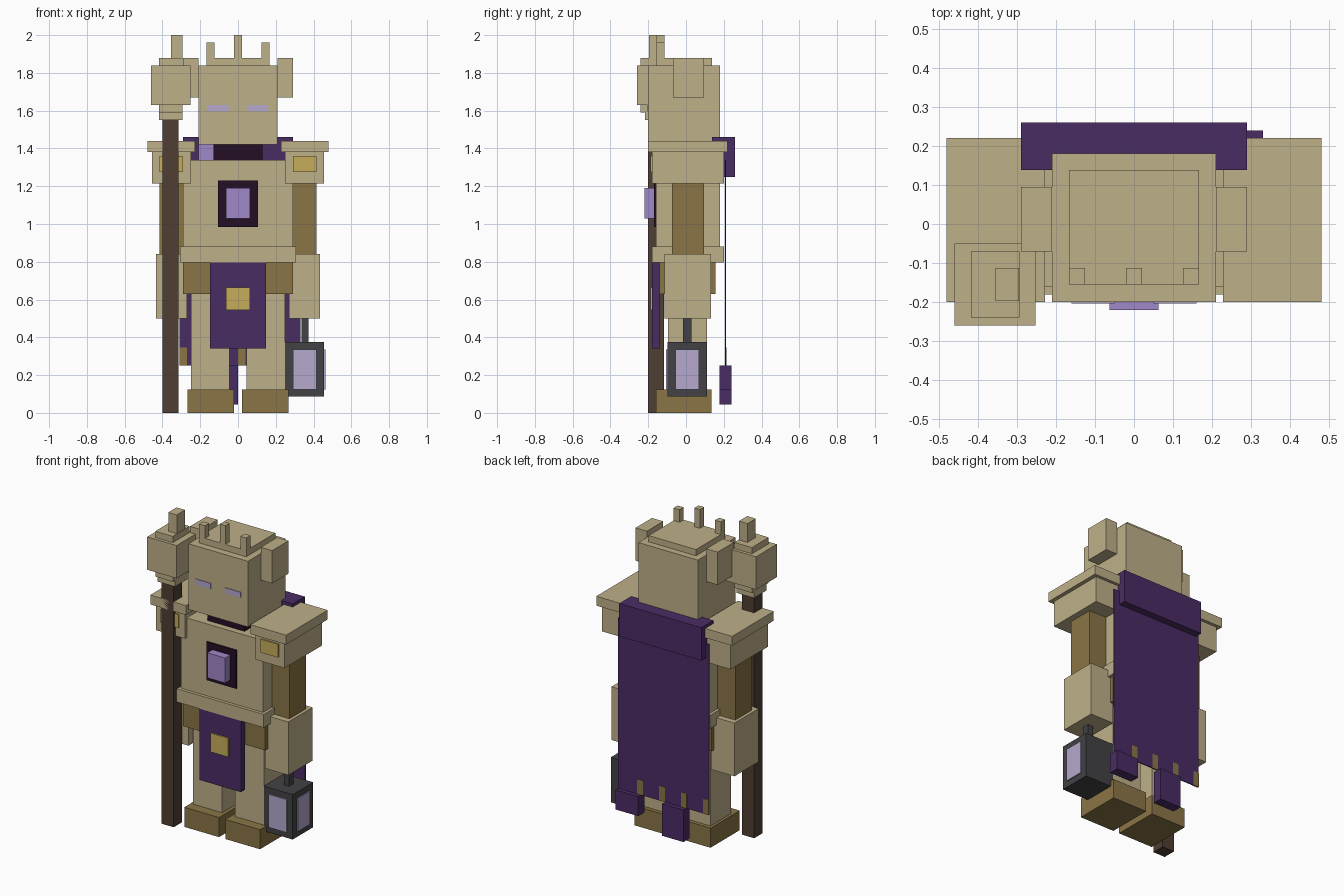
import bpy

if "Cube" in bpy.data.objects:
    bpy.data.objects.remove(bpy.data.objects["Cube"])


def lin(c):
    c /= 255
    return c / 12.92 if c <= 0.04045 else ((c + 0.055) / 1.055) ** 2.4


def material(name, r, g, b):
    m = bpy.data.materials.new(name)
    m.diffuse_color = (lin(r), lin(g), lin(b), 1)
    m.use_nodes = True
    m.node_tree.nodes["Principled BSDF"].inputs["Base Color"].default_value = m.diffuse_color
    return m


STONE = material("pale stone", 190, 176, 137)
BRONZE = material("brown leather", 138, 117, 70)
PURPLE = material("purple cloth", 74, 44, 100)
DARK = material("dark plum", 36, 14, 36)
GEM = material("violet gem", 160, 136, 200)
GLOW = material("pale lilac glow", 182, 168, 206)
GOLD = material("gold", 198, 174, 90)
WOOD = material("dark wood", 80, 62, 50)
IRON = material("dark iron", 66, 66, 70)


def box(name, mat, x, y, z):
    """Axis-aligned box from (min, max) ranges."""
    bpy.ops.mesh.primitive_cube_add(
        size=1, location=[(a + b) / 2 for a, b in (x, y, z)])
    o = bpy.context.object
    o.name = name
    o.scale = [b - a for a, b in (x, y, z)]
    bpy.ops.object.transform_apply(location=False, rotation=False, scale=True)
    o.data.materials.append(mat)
    return o


def pair(name, mat, x, y, z):
    """Same box on both sides of the body."""
    box(name + "_right", mat, x, y, z)
    box(name + "_left", mat, (-x[1], -x[0]), y, z)


# Head and crown
box("head", STONE, (-.21, .21), (-.20, .18), (1.42, 1.84))
box("head_cap", STONE, (-.167, .167), (-.155, .138), (1.84, 1.88))
box("crown_prong_middle", STONE, (-.02, .02), (-.155, -.113), (1.84, 2.0))
pair("crown_prong", STONE, (.125, .167), (-.155, -.113), (1.84, 1.96))
pair("ear", STONE, (.21, .29), (-.07, .095), (1.67, 1.88))
pair("eye", GLOW, (.05, .16), (-.204, -.198), (1.595, 1.63))
box("neck", DARK, (-.13, .13), (-.12, .10), (1.33, 1.42))
box("neck_gem", GEM, (-.21, -.13), (-.06, .04), (1.34, 1.42))

# Torso, belt and front cloth
box("torso", STONE, (-.29, .29), (-.16, .18), (.87, 1.34))
box("chest_plate", DARK, (-.105, .105), (-.169, -.16), (.985, 1.23))
box("chest_gem", GEM, (-.063, .063), (-.22, -.165), (1.03, 1.19))
box("belt", STONE, (-.308, .308), (-.18, .20), (.795, .88))
box("hips", BRONZE, (-.29, .29), (-.14, .155), (.63, .80))
box("front_cloth", PURPLE, (-.147, .147), (-.18, -.137), (.34, .795))
box("buckle", GOLD, (-.063, .063), (-.189, -.18), (.545, .665))

# Legs and boots
pair("leg", STONE, (.045, .25), (-.095, .11), (.12, .64))
pair("boot", BRONZE, (.022, .268), (-.16, .135), (0, .125))

# Arms and shoulders
pair("upper_arm", BRONZE, (.29, .415), (-.073, .095), (.83, 1.22))
pair("forearm", STONE, (.27, .435), (-.113, .132), (.50, .84))
pair("shoulder", STONE, (.25, .455), (-.18, .20), (1.215, 1.38))
pair("shoulder_cap", STONE, (.228, .48), (-.20, .22), (1.38, 1.44))
pair("shoulder_plate", GOLD, (.29, .415), (-.189, -.18), (1.275, 1.36))

# Cape with hanging tatters and slits along the hem
box("cape", PURPLE, (-.31, .33), (.207, .213), (.25, 1.34))
box("cape_collar", PURPLE, (-.29, .29), (.138, .26), (1.25, 1.46))
box("cape_tatter_short", PURPLE, (.17, .33), (.178, .24), (.125, .25))
box("cape_tatter_long", PURPLE, (-.15, 0), (.178, .24), (.045, .25))
for i in range(4):
    x = -.29 + i * .155
    box(f"cape_slit_{i + 1}", BRONZE, (x - .02, x + .02), (.2055, .2145), (.25, .345))

# Staff
box("staff_shaft", WOOD, (-.40, -.315), (-.20, -.117), (0, 1.56))
box("staff_collar_lower", STONE, (-.417, -.293), (-.218, -.09), (1.55, 1.59))
box("staff_collar_upper", STONE, (-.417, -.293), (-.24, -.07), (1.59, 1.63))
box("staff_head", STONE, (-.46, -.252), (-.26, -.05), (1.63, 1.84))
box("staff_head_cap", STONE, (-.417, -.293), (-.24, -.07), (1.84, 1.88))
box("staff_tip", STONE, (-.355, -.295), (-.197, -.113), (1.88, 2.0))

# Lantern
box("lantern_handle", IRON, (.335, .372), (-.015, .028), (.37, .51))
box("lantern_body", IRON, (.25, .455), (-.097, .11), (.088, .375))
box("lantern_front_pane", GLOW, (.29, .415), (-.105, -.097), (.125, .335))
box("lantern_side_pane", GLOW, (.455, .463), (-.055, .068), (.125, .335))
